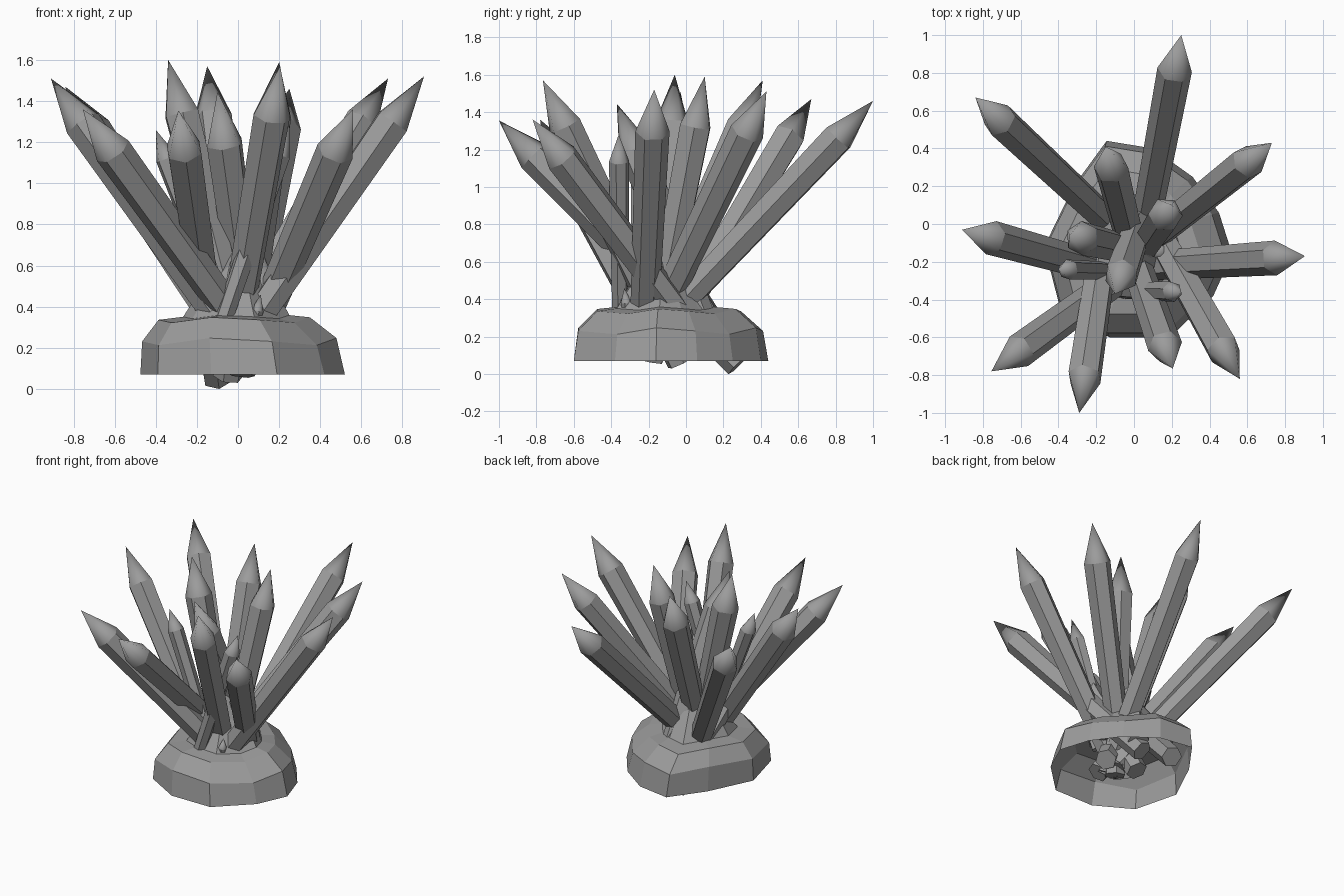
import bpy, bmesh, math
from mathutils import Vector

cube = bpy.data.objects.get("Cube")
if cube:
    bpy.data.objects.remove(cube)

stone = bpy.data.materials.new("stone_grey")
stone.use_nodes = True
GREY = (0.33, 0.33, 0.33, 1)
stone.diffuse_color = GREY
stone.node_tree.nodes["Principled BSDF"].inputs["Base Color"].default_value = GREY


def finish(bm, name):
    bmesh.ops.recalc_face_normals(bm, faces=bm.faces[:])
    mesh = bpy.data.meshes.new(name)
    bm.to_mesh(mesh)
    bm.free()
    mesh.materials.append(stone)
    obj = bpy.data.objects.new(name, mesh)
    bpy.context.collection.objects.link(obj)
    return obj


def crystal(name, tip, base, radius=0.092, cone=0.27, turn=0.0):
    """Hexagonal prism widening upward, with a smooth pointed cap."""
    tip, base = Vector(tip), Vector(base)
    axis = (tip - base).normalized()
    side = axis.orthogonal().normalized()
    other = axis.cross(side)
    bm = bmesh.new()

    def ring(centre, r):
        angles = [turn + math.tau * i / 6 for i in range(6)]
        return [bm.verts.new(centre + r * (math.cos(a) * side + math.sin(a) * other))
                for a in angles]

    low = ring(base, radius * 0.8)
    high = ring(tip - axis * cone, radius)
    point = bm.verts.new(tip)
    bm.faces.new(low)
    for i in range(6):
        j = (i + 1) % 6
        bm.faces.new((low[i], low[j], high[j], high[i]))
        cap = bm.faces.new((high[i], high[j], point))
        cap.smooth = True
        bm.edges.get((high[i], high[j])).smooth = False
    return finish(bm, name)


# Long crystals: tip, root
large = [
    ((0.25, 1.00, 1.46), (0.01, -0.27, 0.12)),
    ((-0.84, 0.67, 1.47), (0.03, -0.14, 0.12)),
    ((0.73, 0.43, 1.51), (-0.11, -0.24, 0.12)),
    ((-0.15, 0.41, 1.57), (0.02, -0.25, 0.10)),
    ((-0.91, -0.03, 1.51), (0.07, -0.30, 0.12)),
    ((0.905, -0.17, 1.52), (-0.06, -0.23, 0.12)),
    ((-0.755, -0.78, 1.36), (0.14, -0.13, 0.12)),
    ((-0.29, -1.00, 1.355), (-0.10, 0.28, 0.05)),
    ((0.56, -0.82, 1.36), (0.03, 0.12, 0.12)),
    ((0.205, -0.765, 1.57), (-0.05, -0.03, 0.06)),
    ((-0.34, -0.06, 1.60), (0.04, -0.15, 0.10)),
    ((0.20, 0.10, 1.59), (0.01, -0.19, 0.07)),
    ((-0.10, -0.37, 1.445), (0.07, 0.13, 0.18)),
]
for n, (tip, base) in enumerate(large):
    crystal(f"large_crystal_{n + 1}", tip, base, turn=n * 0.4)

# Thin crystals
crystal("thin_crystal_left", (-0.40, -0.24, 1.26), (0.00, -0.25, 0.2), 0.055, 0.15)
crystal("thin_crystal_right", (0.25, -0.36, 1.28), (-0.10, -0.35, 0.25), 0.055, 0.15)

# Short shards around the middle of the cluster
crystal("shard_right", (0.12, -0.14, 0.66), (0.16, -0.15, 0.3), 0.06, 0.2)
crystal("shard_front", (0.11, -0.33, 0.46), (0.08, -0.31, 0.3), 0.03, 0.08)

# Faceted rock base, open underneath, rising to a mound in the middle
outline = [(-0.145, 0.44), (0.10, 0.40), (0.31, 0.25), (0.45, 0.06), (0.52, -0.16),
           (0.42, -0.38), (0.19, -0.60), (-0.13, -0.60), (-0.39, -0.45),
           (-0.475, -0.12), (-0.32, 0.20)]
middle = Vector((0.0, -0.12, 0))
bm = bmesh.new()
rings = []
# Each ring: scale, height, sideways shift, unevenness
for scale, z, shift, wobble in ((1, 0.07, 0, 0), (0.95, 0.23, -0.015, 0.02),
                                (0.74, 0.335, -0.035, 0.015),
                                (0.52, 0.35, -0.02, 0.01),
                                (0.24, 0.57, -0.01, 0.04)):
    ring = []
    for i, (x, y) in enumerate(outline):
        p = middle.lerp(Vector((x, y, 0)), scale)
        p.x += shift
        p.z = z + wobble * math.sin(i * 2.1)
        ring.append(bm.verts.new(p))
    rings.append(ring)
top = bm.verts.new(middle + Vector((0, 0, 0.72)))
count = len(outline)
for i in range(count):
    j = (i + 1) % count
    for a, b in zip(rings, rings[1:]):
        bm.faces.new((a[i], a[j], b[j], b[i]))
    bm.faces.new((rings[-1][i], rings[-1][j], top))
finish(bm, "rock_base")
